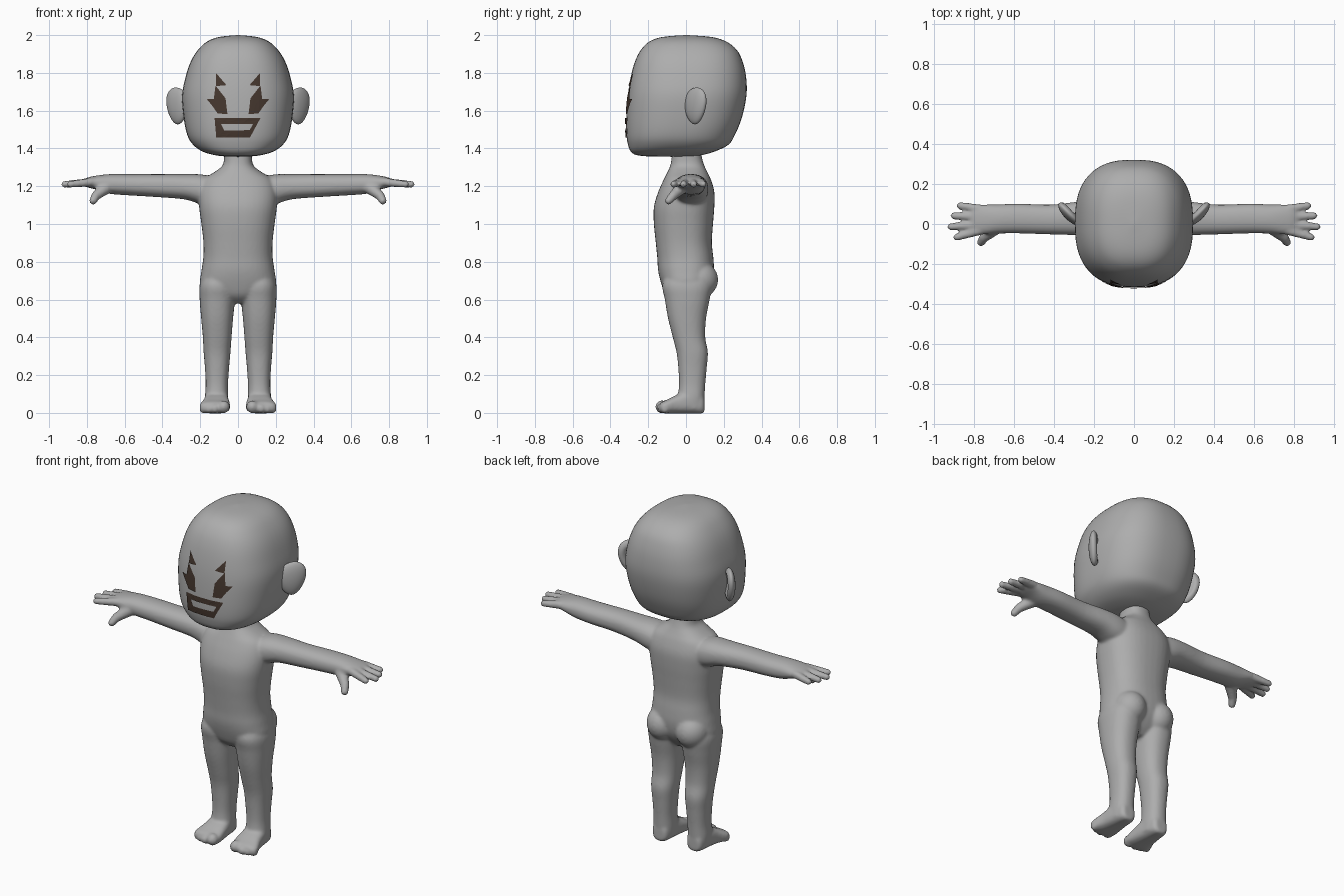
import bpy, bmesh, math
from mathutils import Vector, Matrix
from mathutils.bvhtree import BVHTree

if "Cube" in bpy.data.objects:
    bpy.data.objects.remove(bpy.data.objects["Cube"])


def material(name, rgb):
    m = bpy.data.materials.new(name)
    m.diffuse_color = (*rgb, 1)
    m.use_nodes = True
    m.node_tree.nodes["Principled BSDF"].inputs["Base Color"].default_value = m.diffuse_color
    return m


GREY = material("skin grey", (0.42, 0.42, 0.42))
BROWN = material("face paint brown", (0.058, 0.037, 0.027))


def make_object(name, bm, mat, smooth=True):
    mesh = bpy.data.meshes.new(name)
    bm.to_mesh(mesh)
    mesh.materials.append(mat)
    for p in mesh.polygons:
        p.use_smooth = smooth
    ob = bpy.data.objects.new(name, mesh)
    bpy.context.collection.objects.link(ob)
    return ob


def spline(rows, steps):
    """Smooth curve through rows of numbers."""
    out = []
    last = len(rows) - 1
    for i in range(last):
        a, b, c, d = (rows[max(0, min(last, i + k))] for k in (-1, 0, 1, 2))
        for s in range(steps):
            t = s / steps
            out.append([0.5 * (2*q + (r-p)*t + (2*p-5*q+4*r-s4)*t*t + (3*q-p-3*r+s4)*t**3)
                        for p, q, r, s4 in zip(a, b, c, d)])
    return out + [list(rows[-1])]


def loft(bm, rows, axis="z", side=1, power=2.3, steps=4, n=40):
    """Skin rounded slices; each row is position, then low and high limits of both other axes."""
    rings = []
    for t, a0, a1, b0, b1 in spline(rows, steps):
        ring = []
        for k in range(n):
            ang = math.tau * k / n
            c, s = math.cos(ang), math.sin(ang)
            a = (a0+a1)/2 + (a1-a0)/2 * math.copysign(abs(c)**(2/power), c)
            b = (b0+b1)/2 + (b1-b0)/2 * math.copysign(abs(s)**(2/power), s)
            x, y, z = {"x": (t, a, b), "y": (a, t, b), "z": (a, b, t)}[axis]
            ring.append(bm.verts.new((x*side, y, z)))
        rings.append(ring)
    for lo, hi in zip(rings, rings[1:]):
        for k in range(n):
            bm.faces.new((lo[k], lo[(k+1) % n], hi[(k+1) % n], hi[k]))
    bm.faces.new(rings[0])
    bm.faces.new(rings[-1])


def ball(bm, centre, size):
    mat = Matrix.Translation(centre) @ Matrix.Diagonal((*size, 1))
    return bmesh.ops.create_uvsphere(bm, u_segments=32, v_segments=20, radius=1, matrix=mat)["verts"]


def finger(bm, p0, p1, r0, r1):
    """Tapered rod with round ends."""
    p0, p1 = Vector(p0), Vector(p1)
    d = p1 - p0
    mat = Matrix.Translation((p0+p1)/2) @ d.to_track_quat("Z", "Y").to_matrix().to_4x4()
    bmesh.ops.create_cone(bm, cap_ends=True, segments=16, radius1=r0, radius2=r1,
                          depth=d.length, matrix=mat)
    ball(bm, p0, (r0,)*3)
    ball(bm, p1, (r1,)*3)


# Head
bm = bmesh.new()
head_rows = [  # height, half width, front, back
    (1.356, .005, -.08, -.07), (1.358, .07, -.20, .03), (1.366, .13, -.265, .09),
    (1.385, .19, -.293, .155), (1.42, .238, -.307, .225), (1.47, .268, -.315, .258),
    (1.56, .287, -.316, .295), (1.68, .296, -.308, .32), (1.78, .277, -.292, .318),
    (1.86, .25, -.27, .30), (1.92, .213, -.24, .27), (1.965, .165, -.195, .215),
    (1.99, .10, -.125, .135), (2.0, .005, -.005, .005)]
loft(bm, [(z, -w, w, f, b) for z, w, f, b in head_rows], power=2.55, n=64)
bmesh.ops.recalc_face_normals(bm, faces=bm.faces)
head_tree = BVHTree.FromBMesh(bm)
make_object("head", bm, GREY)
bm.free()

# Ears: tilted flat ovals with a hollow on the outer face
for side, label in ((-1, "right"), (1, "left")):
    bm = bmesh.new()
    for v in ball(bm, (0, 0, 0), (1, 1, 1)):
        u, n, w = v.co
        r = math.hypot(u, w)
        depth = n * .030
        if n < 0 and r < .75:
            depth += .026 * (1 - (r/.75)**2)
        wide = .075 * (1 + .22*w)
        along = u * wide
        v.co = (side * (.322 + .70*along - .71*depth*-1),
                .050 + .71*along - .70*depth*-1 * -1, 1.625 + .097*w)
    bmesh.ops.recalc_face_normals(bm, faces=bm.faces)
    # turn the hollow to face outward and forward
    for v in bm.verts:
        dx, dy = v.co.x*side - .322, v.co.y - .050
        along, depth = .70*dx + .71*dy, None
        v.co.z += .12 * along
    make_object(label + "_ear", bm, GREY)
    bm.free()

# Body: overlapping forms fused into one skin
bm = bmesh.new()
torso_rows = [  # height, half width, front, back
    (.58, .05, -.06, .06), (.62, .14, -.105, .10), (.68, .198, -.13, .135),
    (.75, .194, -.147, .148), (.82, .184, -.152, .145), (.90, .183, -.160, .137),
    (1.0, .194, -.170, .143), (1.09, .206, -.170, .150), (1.17, .208, -.147, .150),
    (1.235, .185, -.118, .132), (1.275, .125, -.098, .113), (1.31, .082, -.083, .097),
    (1.36, .073, -.075, .083), (1.44, .072, -.07, .08)]
loft(bm, [(z, -w, w, f, b) for z, w, f, b in torso_rows], power=2.4)

leg_rows = [(.76, .04, .17, -.09, .10), (.68, .012, .203, -.125, .135), (.60, .016, .203, -.112, .125),
            (.50, .026, .195, -.095, .106), (.40, .034, .186, -.070, .102), (.32, .040, .182, -.050, .116),
            (.24, .047, .175, -.041, .110), (.15, .053, .171, -.037, .102), (.08, .052, .175, -.045, .098),
            (.02, .055, .170, -.05, .095)]
foot_rows = [(.098, .09, .14, .01, .07), (.085, .066, .160, -.003, .10), (.02, .053, .175, -.003, .12),
             (-.05, .045, .186, -.003, .095), (-.10, .041, .203, -.003, .07), (-.128, .046, .20, .0, .058),
             (-.14, .06, .18, .01, .045)]
arm_rows = [(.09, -.07, .11, 1.09, 1.24), (.19, -.068, .118, 1.103, 1.262), (.28, -.057, .112, 1.130, 1.264),
            (.42, -.052, .097, 1.142, 1.264), (.58, -.047, .102, 1.152, 1.264), (.68, -.048, .098, 1.160, 1.264),
            (.75, -.052, .097, 1.182, 1.256), (.80, -.047, .092, 1.195, 1.245), (.82, -.03, .075, 1.205, 1.232)]
for side in (-1, 1):
    loft(bm, leg_rows, "z", side)
    ball(bm, (side*.095, .07, .705), (.092, .100, .098))
    loft(bm, foot_rows, "y", side, power=2.8)
    # Toes
    for x, y, r in ((.076, -.128, .034), (.122, -.133, .025), (.155, -.126, .023), (.184, -.112, .022)):
        ball(bm, (side*x, y, r*1.0 - .002), (r*.95, r, r))
    loft(bm, arm_rows, "x", side)
    # Fingers and thumb
    for y0, y1, tip in ((.076, .092, .872), (.036, .041, .902), (-.003, -.014, .918), (-.034, -.066, .888)):
        finger(bm, (side*.775, y0, 1.222), (side*tip, y1, 1.210), .023, .0185)
    finger(bm, (side*.70, -.025, 1.190), (side*.752, -.068, 1.150), .034, .025)
    finger(bm, (side*.752, -.068, 1.150), (side*.767, -.092, 1.123), .025, .021)
bmesh.ops.recalc_face_normals(bm, faces=bm.faces)
body = make_object("body", bm, GREY)
bm.free()
remesh = body.modifiers.new("fuse", "REMESH")
remesh.mode = "VOXEL"
remesh.voxel_size = .008
remesh.use_smooth_shade = True
soften = body.modifiers.new("soften", "SMOOTH")
soften.factor = .5
soften.iterations = 8


# Face paint: thin plates laid on the front of the head
def paint(name, polygons):
    bm = bmesh.new()
    for poly in polygons:
        bm.faces.new([bm.verts.new((x, 0, z)) for x, z in poly])
    bmesh.ops.triangulate(bm, faces=bm.faces)
    bmesh.ops.subdivide_edges(bm, edges=bm.edges, cuts=3, use_grid_fill=True)
    for v in bm.verts:
        hit = head_tree.ray_cast(Vector((v.co.x, -1, v.co.z)), Vector((0, 1, 0)))[0]
        v.co.y = hit.y - .006
    bmesh.ops.recalc_face_normals(bm, faces=bm.faces)
    bm.faces.ensure_lookup_table()
    if sum(f.normal.y for f in bm.faces) > 0:
        bmesh.ops.reverse_faces(bm, faces=bm.faces)
    make_object(name, bm, BROWN, False)
    bm.free()


brow = [(.117, 1.80), (.061, 1.735), (.117, 1.73)]
eye = [(.119, 1.733), (.066, 1.665), (.056, 1.582), (.108, 1.585), (.133, 1.622), (.166, 1.662), (.117, 1.66)]
for side, label in ((-1, "right"), (1, "left")):
    paint(label + "_eye", [[(x*side, z) for x, z in p] for p in (brow, eye)])

outer = [(-.124, 1.561), (.119, 1.561), (.063, 1.457), (-.115, 1.457)]
inner = [(-.09, 1.53), (.08, 1.53), (.062, 1.497), (-.072, 1.494)]
paint("mouth", [[outer[i], outer[(i+1) % 4], inner[(i+1) % 4], inner[i]] for i in range(4)])
